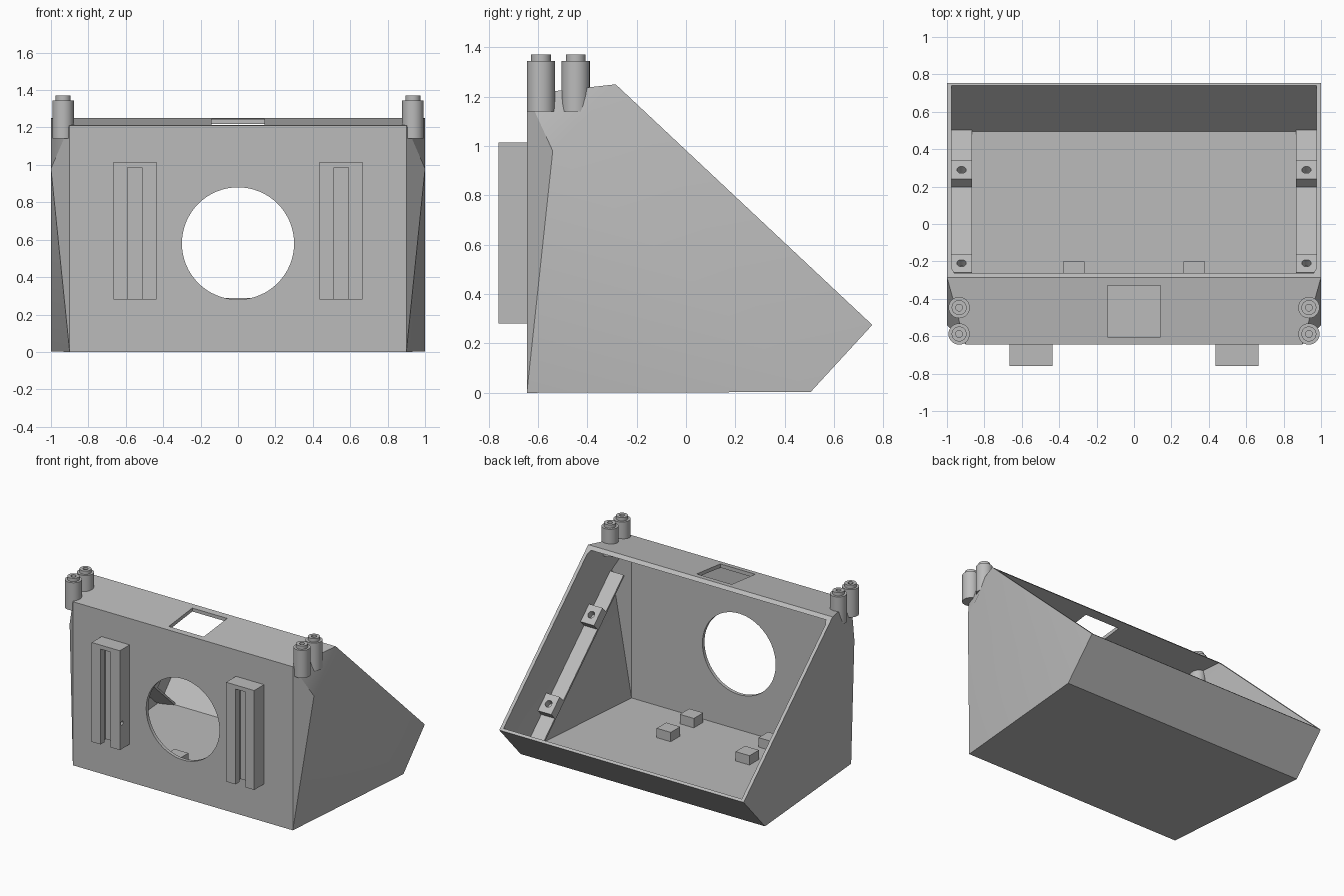
import bpy, bmesh, math
from mathutils import Matrix, Vector

old = bpy.data.objects.get("Cube")
if old:
    bpy.data.objects.remove(old, do_unlink=True)

grey = bpy.data.materials.new("light_grey_plastic")
grey.use_nodes = True
grey.diffuse_color = (0.5, 0.5, 0.5, 1)
grey.node_tree.nodes["Principled BSDF"].inputs["Base Color"].default_value = (0.5, 0.5, 0.5, 1)


def finish(name, bm):
    bmesh.ops.recalc_face_normals(bm, faces=bm.faces[:])
    mesh = bpy.data.meshes.new(name)
    bm.to_mesh(mesh)
    bm.free()
    mesh.materials.append(grey)
    obj = bpy.data.objects.new(name, mesh)
    bpy.context.collection.objects.link(obj)
    return obj


def hull(name, points):
    bm = bmesh.new()
    for p in points:
        bm.verts.new(p)
    bmesh.ops.convex_hull(bm, input=bm.verts[:])
    bmesh.ops.dissolve_limit(bm, angle_limit=0.002, verts=bm.verts[:], edges=bm.edges[:])
    return finish(name, bm)


def box(name, x, y, z):
    return hull(name, [(a, b, c) for a in x for b in y for c in z])


def rod(name, center, direction, radius, length, sides=32):
    bm = bmesh.new()
    turn = Vector(direction).to_track_quat('Z', 'Y').to_matrix().to_4x4()
    bmesh.ops.create_cone(bm, cap_ends=True, segments=sides, radius1=radius, radius2=radius,
                          depth=length, matrix=Matrix.Translation(center) @ turn)
    return finish(name, bm)


def cut(obj, *cutters):
    for c in cutters:
        c.hide_render = True
        mod = obj.modifiers.new("cut", 'BOOLEAN')
        mod.operation, mod.solver, mod.object = 'DIFFERENCE', 'EXACT', c
        select(obj)
        bpy.ops.object.modifier_apply(modifier=mod.name)
        bpy.data.objects.remove(c, do_unlink=True)


def select(obj):
    bpy.ops.object.select_all(action='DESELECT')
    obj.select_set(True)
    bpy.context.view_layer.objects.active = obj


def smooth(obj):
    select(obj)
    bpy.ops.object.shade_smooth_by_angle(angle=math.radians(30))


def both_sides(points):
    return [(s * x, y, z) for x, y, z in points for s in (-1, 1)]


# Wedge housing, open along the sloping back
housing = hull("housing", both_sides([
    (0.9, -0.645, 0), (0.9, -0.645, 1.21), (1, -0.54, 0.98),
    (1, -0.285, 1.25), (1, 0.755, 0.275), (1, 0.505, 0.003)]))
cavity = hull("cavity_cutter", both_sides([
    (0.88, -0.62, 0.02), (0.88, -0.62, 1.185), (0.975, -0.525, 0.98),
    (0.975, -0.2, 1.235), (0.975, 0.76, 0.31), (0.975, 0.495, 0.022)]))
cut(housing, cavity,
    rod("round_cutter", (0, -0.64, 0.58), (0, 1, 0), 0.3, 0.2, 64),
    box("window_cutter", (-0.143, 0.143), (-0.605, -0.33), (1.1, 1.35)))
smooth(housing)

# Sloping frame used by the inner rails: u runs up the slope, n points out of the opening
U = Vector((0, -0.7296, 0.684))
N = Vector((0, 0.684, 0.7296))
START = Vector((0, 0.515, 0.02))


def on_slope(x, u, n):
    return START + Vector((x, 0, 0)) + U * u + N * n


for side, label in ((1, "left"), (-1, "right")):
    # Mounting rail with a gusset underside
    section = [(0.865, 0, 0), (0.978, 0, 0), (0.865, -0.015, 0), (0.978, -0.05, 0.07)]
    hull(label + "_rail", [on_slope(side * x, u, n) for x, n, low in section for u in (low, 1.4)])

    # Screw blocks on the rail
    for u, place in ((0.365, "lower"), (1.049, "upper")):
        block = hull(f"{label}_{place}_screw_block", [
            on_slope(side * x, u + d, n) for x in (0.865, 0.978)
            for d in (-0.068, 0.068) for n in (-0.005, 0.06)])
        cut(block, rod("screw_cutter", on_slope(side * 0.922, u, 0.06), N, 0.025, 0.1, 24))
        smooth(block)

    # Small blocks on the floor
    for y, place in ((-0.255, "back"), (-0.525, "front")):
        box(f"{label}_{place}_floor_block", (side * 0.265, side * 0.38), (y - 0.055, y + 0.055), (0.01, 0.09))

    # Slotted bracket on the front, open at its lower end
    bracket = box(label + "_front_bracket", (side * 0.435, side * 0.665), (-0.76, -0.64), (0.28, 1.015))
    cut(bracket,
        box("slot_cutter", (side * 0.512, side * 0.592), (-0.8, -0.67), (0.2, 0.985)),
        box("slot_wide_cutter", (side * 0.49, side * 0.614), (-0.715, -0.67), (0.2, 0.985)),
        rod("pin_cutter", (side * 0.435, -0.735, 0.47), (1, 0, 0), 0.015, 0.09, 16))
    smooth(bracket)

    # Hollow posts on the top corners
    profile = [(0, 1.14), (0.057, 1.14), (0.057, 1.345), (0.04, 1.345),
               (0.04, 1.37), (0.018, 1.37), (0.018, 1.25), (0, 1.25)]
    for y, place in ((-0.588, "front"), (-0.447, "back")):
        bm = bmesh.new()
        center = Vector((side * 0.935, y, 0))
        verts = [bm.verts.new(center + Vector((r, 0, z))) for r, z in profile]
        edges = [bm.edges.new(pair) for pair in zip(verts, verts[1:])]
        bmesh.ops.spin(bm, geom=verts + edges, cent=center, axis=(0, 0, 1),
                       angle=math.tau, steps=32)
        bmesh.ops.remove_doubles(bm, verts=bm.verts[:], dist=0.0005)
        smooth(finish(f"{label}_{place}_post", bm))
